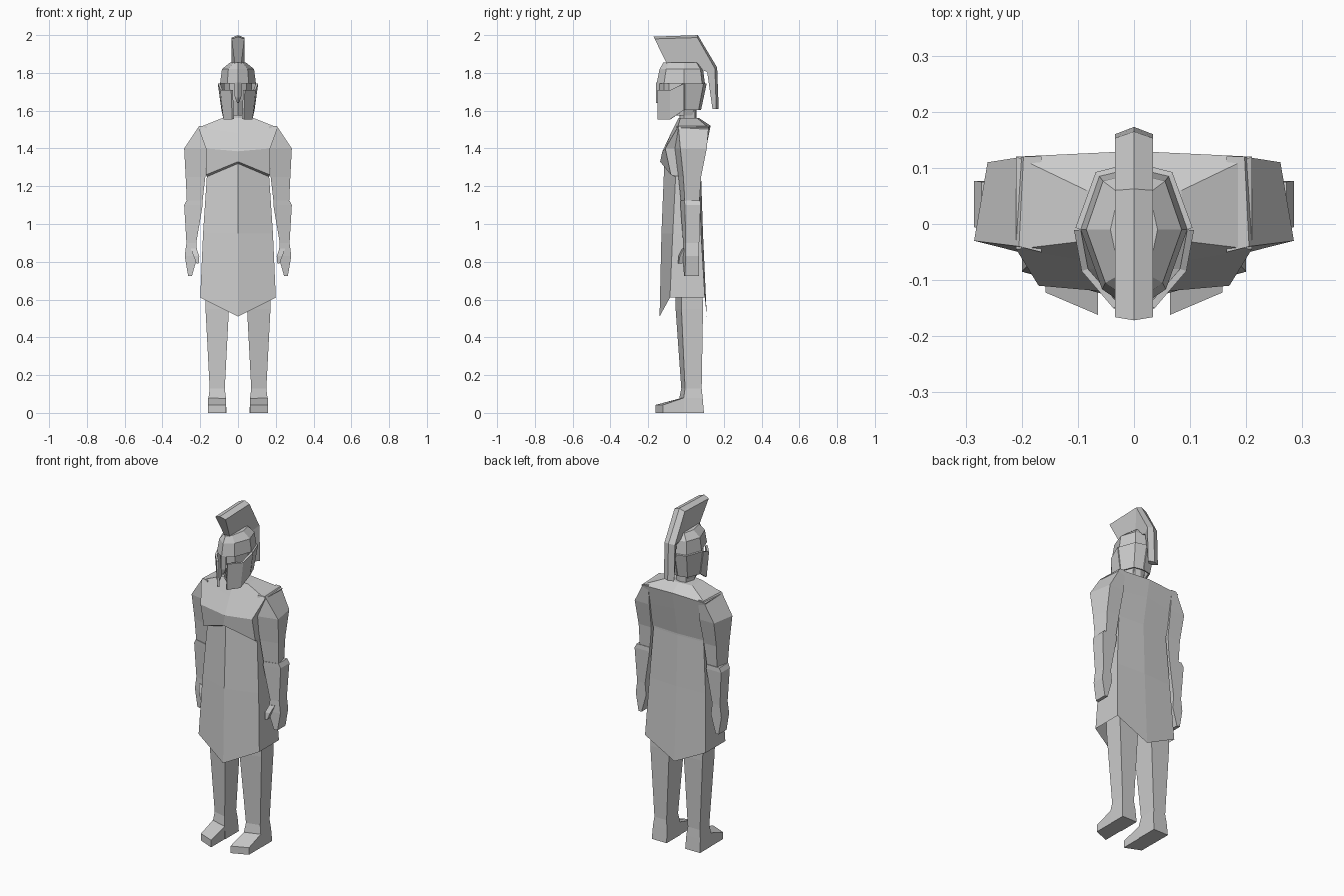
import bpy, bmesh
from mathutils import Vector

default_cube = bpy.data.objects.get("Cube")
if default_cube:
    bpy.data.objects.remove(default_cube, do_unlink=True)

stone = bpy.data.materials.new("stone_grey")
stone.use_nodes = True
grey = (.6, .6, .6, 1)
stone.diffuse_color = grey
stone.node_tree.nodes["Principled BSDF"].inputs["Base Color"].default_value = grey


def loft(name, rings, closed=False, cap_start=True, cap_end=True, thickness=None):
    """Skin matching rings on the left side (+x), then mirror to the right."""
    bm = bmesh.new()
    rows = [[bm.verts.new(point) for point in ring] for ring in rings]
    count = len(rows[0])
    for lower, upper in zip(rows, rows[1:]):
        for i in range(count if closed else count - 1):
            j = (i + 1) % count
            bm.faces.new((lower[i], lower[j], upper[j], upper[i]))
    if cap_start:
        bm.faces.new(rows[0])
    if cap_end:
        bm.faces.new(rows[-1])
    bmesh.ops.recalc_face_normals(bm, faces=bm.faces)
    mesh = bpy.data.meshes.new(name)
    bm.to_mesh(mesh)
    bm.free()
    mesh.materials.append(stone)
    obj = bpy.data.objects.new(name, mesh)
    bpy.context.collection.objects.link(obj)
    if thickness:
        solid = obj.modifiers.new("Thickness", "SOLIDIFY")
        solid.thickness = thickness
        solid.offset = -1
    mirror = obj.modifiers.new("Mirror", "MIRROR")
    mirror.merge_threshold = .0005


def limb_ring(z, x, half_width, front, back, taper):
    """Four-sided limb section whose front face slants back towards the outside."""
    inner, outer = x - half_width, x + half_width
    return [(inner, front, z), (outer, front + half_width / 2, z),
            (outer - half_width * taper, back, z), (inner, back, z)]


def limb(name, sections, taper=0):
    loft(name, [limb_ring(*section, taper) for section in sections], closed=True)


def body_ring(z, width, front, back, sweep, drop=0, back_drop=0):
    """Half section; the front centre sweeps forward and both centres may drop."""
    return [(0, front - sweep, z - drop), (width, front, z),
            (width, back, z), (0, back + .01, z - back_drop)]


def head_ring(z, width, front, back):
    """Half of a pointed oval around the head."""
    return [(0, front, z), (width * .6, front * .75, z), (width, -.01, z),
            (width * .65, back * .85, z), (0, back, z)]


# Shoulders, chest and overhang, then the hanging tunic
loft("tunic", [
    body_ring(z=1.56, width=.085, front=-.03, back=.06, sweep=.01),
    body_ring(z=1.51, width=.21, front=-.045, back=.12, sweep=.035, drop=.03, back_drop=-.01),
    body_ring(z=1.4, width=.17, front=-.11, back=.1, sweep=.015, drop=.015, back_drop=-.02),
    body_ring(z=1.26, width=.17, front=-.08, back=.07, sweep=.057, drop=-.07),
    body_ring(z=1.25, width=.165, front=-.055, back=.07, sweep=.06, drop=-.07),
    body_ring(z=.95, width=.185, front=-.07, back=.08, sweep=.06),
    body_ring(z=.61, width=.2, front=-.085, back=.1, sweep=.055, drop=.1, back_drop=.1),
], cap_end=False)

# Arms, bracers and hands: height, centre, half width, front, back
limb("upper_arms", [(1.52, .185, .02, -.05, .12), (1.4, .225, .06, -.06, .11),
                    (1.25, .225, .052, -.04, .08), (1.1, .23, .04, -.025, .07)], taper=.4)
limb("forearms", [(1.125, .23, .042, -.03, .075), (1.1, .236, .049, -.03, .077),
                  (.9, .247, .026, -.015, .07), (.83, .248, .034, -.02, .07),
                  (.725, .254, .01, -.01, .07)])
limb("thumbs", [(.87, .235, .015, -.02, .02), (.83, .22, .015, -.04, 0),
                (.79, .214, .006, -.042, -.02)])

# Legs share one centre line
limb("legs", [(z, .11, half_width, front, back) for z, half_width, front, back in (
    (.9, .07, -.06, .08), (.55, .062, -.055, .09), (.13, .04, -.025, .083),
    (.08, .046, -.035, .088), (0, .049, -.035, .095))])


def foot_ring(y, height, slant):
    """Upright section across the foot, angled back on the outside."""
    inner, outer = .064, .158
    return [(inner, y, 0), (outer, y + slant, 0), (outer, y + slant, height), (inner, y, height)]


loft("feet", [foot_ring(-.02, .08, .01), foot_ring(-.162, .042, .04)], closed=True)

# Neck and recessed face
loft("neck", [head_ring(z, width=.05, front=-.035, back=.055) for z in (1.54, 1.65)])
loft("face", [head_ring(z=1.575, width=.055, front=-.105, back=.04),
              head_ring(z=1.65, width=.07, front=-.12, back=.06),
              head_ring(z=1.76, width=.075, front=-.12, back=.07)])

# Helmet dome from brow to crown, and the guard hanging behind it
brow = head_ring(z=1.745, width=.095, front=-.155, back=.1)
loft("helmet_dome", [brow,
                     head_ring(z=1.82, width=.085, front=-.14, back=.09),
                     head_ring(z=1.855, width=.042, front=-.12, back=.065)])
nape = head_ring(z=1.605, width=.077, front=-.135, back=.07)
loft("neck_guard", [brow[2:], nape[2:]], cap_start=False, cap_end=False, thickness=.01)


def cheek_row(z, spread, rise):
    """Edge of a cheek plate, from the ear forward to the mouth opening."""
    return [(.095 * spread, -.01, z + rise), (.082 * spread, -.08, z), (.027 * spread, -.143, z)]


loft("cheek_plates", [cheek_row(z=1.71, spread=1, rise=.035),
                      cheek_row(z=1.555, spread=.8, rise=.05)],
     cap_start=False, cap_end=False, thickness=.012)

# Nose guard tapering to a point
loft("nose_guard", [[(0, -.158, z), (width, -.14, z), (0, -.11, z)]
                    for z, width in ((1.75, .02), (1.67, .017), (1.64, .004))])


def crest_ring(base, edge):
    """Half section of the crest, with a ridge beyond its outer edge."""
    base, edge = Vector((0, *base)), Vector((0, *edge))
    ridge = edge + (edge - base).normalized() * .013
    return [base, base + Vector((.016, 0, 0)), edge + Vector((.034, 0, 0)), ridge]


# Crest sweeping over the crown and down behind the neck
loft("crest", [crest_ring((-.095, 1.835), (-.166, 1.98)),
               crest_ring((.03, 1.835), (.06, 1.987)),
               crest_ring((.112, 1.805), (.153, 1.823)),
               crest_ring((.14, 1.61), (.16, 1.61))])
